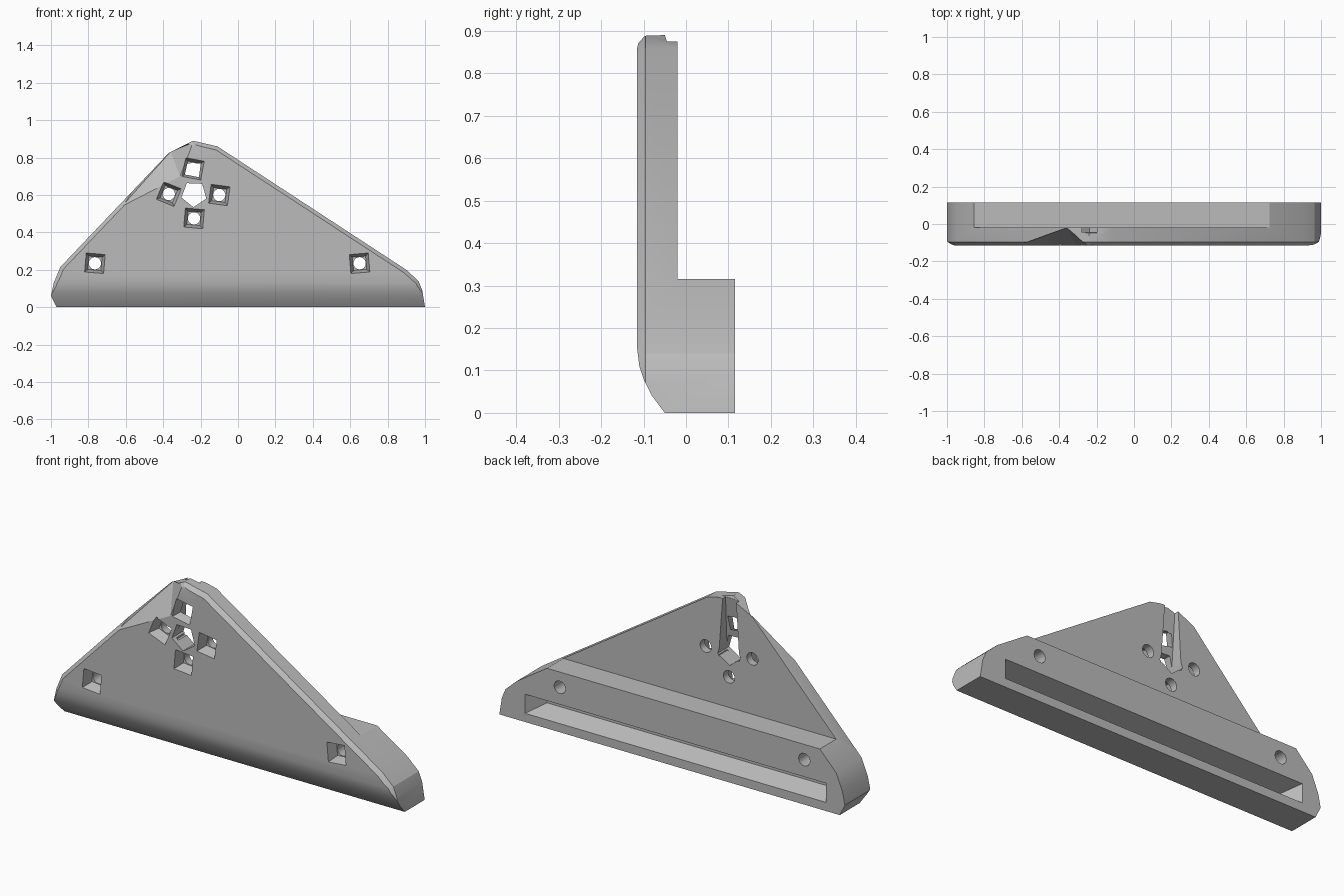
import bpy, bmesh, math
from mathutils import Vector

cube = bpy.data.objects.get("Cube")
if cube:
    bpy.data.objects.remove(cube, do_unlink=True)

grey = bpy.data.materials.new("plain grey")
grey.use_nodes = True
grey.diffuse_color = (0.5, 0.5, 0.5, 1)
grey.node_tree.nodes["Principled BSDF"].inputs["Base Color"].default_value = (0.5, 0.5, 0.5, 1)


def finish(name, bm):
    bmesh.ops.recalc_face_normals(bm, faces=bm.faces)
    mesh = bpy.data.meshes.new(name)
    bm.to_mesh(mesh)
    bm.free()
    mesh.materials.append(grey)
    obj = bpy.data.objects.new(name, mesh)
    bpy.context.collection.objects.link(obj)
    return obj


def prism(name, points, direction, rim=0):
    """Extrude a closed polygon; optionally chamfer its starting face."""
    bm = bmesh.new()
    face = bm.faces.new([bm.verts.new(p) for p in points])
    extruded = bmesh.ops.extrude_face_region(bm, geom=[face], use_keep_orig=True)
    moved = [v for v in extruded["geom"] if isinstance(v, bmesh.types.BMVert)]
    bmesh.ops.translate(bm, verts=moved, vec=direction)
    bmesh.ops.recalc_face_normals(bm, faces=bm.faces)
    if rim:
        bmesh.ops.inset_region(bm, faces=[face], thickness=rim, depth=rim, use_even_offset=True)
    return finish(name, bm)


def hull(name, points):
    bm = bmesh.new()
    for p in points:
        bm.verts.new(p)
    bmesh.ops.convex_hull(bm, input=bm.verts)
    return finish(name, bm)


def bore(name, x, z, sides, r_front, r_back, y_front, y_back, turn):
    """Straight or tapered hole cutter running front to back."""
    def ring(r, y):
        angles = [turn + math.tau * i / sides for i in range(sides)]
        return [(x + r * math.cos(a), y, z + r * math.sin(a)) for a in angles]
    return hull(name, ring(r_front, y_front) + ring(r_back, y_back))


def combine(target, tool, operation="DIFFERENCE"):
    mod = target.modifiers.new("cut", "BOOLEAN")
    mod.operation = operation
    mod.solver = "EXACT"
    mod.object = tool
    tool.hide_render = True
    bpy.context.view_layer.objects.active = target
    bpy.ops.object.modifier_apply(modifier=mod.name)
    bpy.data.objects.remove(tool, do_unlink=True)


# Triangular outline with a chamfered front rim
outline = [(-0.97, -0.06), (-0.97, 0), (-1, 0.06), (-0.985, 0.13), (-0.95, 0.215),
           (-0.37, 0.825), (-0.24, 0.89), (-0.11, 0.86), (0.9, 0.2),
           (0.965, 0.14), (0.985, 0.09), (1, 0), (1, -0.06)]
bracket = prism("bracket", [(x, -0.095, z) for x, z in outline], (0, 0.3, 0), 0.02)

# Side profile: thin plate, thick foot, rounded lower front
profile = [(-0.05, 0), (0.115, 0), (0.115, 0.315), (-0.02, 0.315), (-0.02, 0.875),
           (-0.045, 0.875), (-0.05, 0.89), (-0.108, 0.888), (-0.115, 0.86),
           (-0.115, 0.15), (-0.11, 0.11), (-0.1, 0.08), (-0.08, 0.04)]
side = prism("side_profile", [(-1.2, y, z) for y, z in profile], (2.4, 0, 0))
combine(bracket, side, "INTERSECT")

# Faceted cut beside the peak
tip = Vector((-0.36, -0.02, 0.832))
front = [Vector((x, -0.115, z)) for x, z in [(-0.62, 0.54), (-0.31, 0.7), (-0.24, 0.88)]]
facet = [tip] + [tip + (p - tip) * 1.2 for p in front] + [(-0.7, -0.14, 1.0)]
combine(bracket, hull("peak_facet", facet))

# Long tapered slot in the back of the foot
slot = []
for y, low, high, left, right in [(0.13, 0.04, 0.15, -0.9, 0.86), (0.02, 0.08, 0.115, -0.84, 0.79)]:
    slot += [(x, y, z) for x in (left, right) for z in (low, high)]
combine(bracket, hull("foot_slot", slot))

# Wedge groove running down the back from the peak
groove = [(x, y, 0.9) for x in (-0.275, -0.2) for y in (-0.04, 0.01)]
groove += [(x, y, 0.57) for x in (-0.295, -0.175) for y in (-0.09, 0.01)]
combine(bracket, hull("back_groove", groove))

# Five-sided opening
combine(bracket, bore("centre_hole", -0.235, 0.605, 5, 0.07, 0.07, -0.2, 0.2, 0.9))

# Square front pockets leading into round screw holes
screws = [(-0.765, 0.235, 0.7), (0.65, 0.235, 0.87), (-0.24, 0.74, 0.6),
          (-0.37, 0.605, 0.4), (-0.1, 0.6, 0.65), (-0.235, 0.475, 0.7)]
for x, z, turn in screws:
    combine(bracket, bore("pocket", x, z, 4, 0.078, 0.05, -0.13, -0.06, turn))
    combine(bracket, bore("screw_hole", x, z, 16, 0.033, 0.033, -0.2, 0.2, 0))

# Smooth shading with crisp edges
bpy.ops.object.select_all(action="DESELECT")
bracket.select_set(True)
bpy.context.view_layer.objects.active = bracket
bpy.ops.object.shade_smooth_by_angle(angle=math.radians(25))
